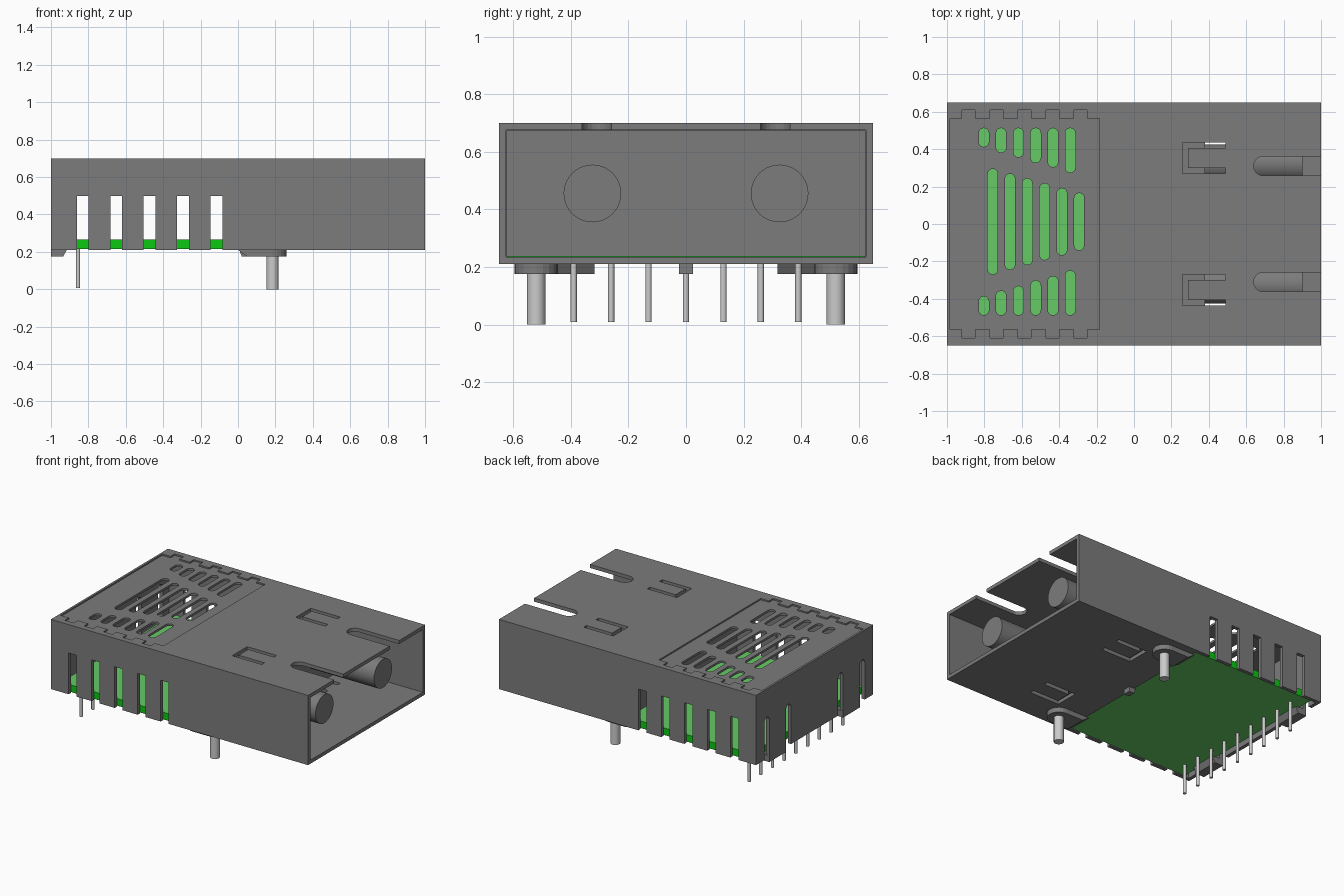
import bpy, bmesh, math

cube = bpy.data.objects.get("Cube")
if cube:
    bpy.data.objects.remove(cube, do_unlink=True)


def material(name, rgb):
    m = bpy.data.materials.new(name)
    m.use_nodes = True
    m.diffuse_color = (*rgb, 1)
    m.node_tree.nodes["Principled BSDF"].inputs["Base Color"].default_value = (*rgb, 1)
    return m


GREY = material("dark grey plastic", (0.2, 0.2, 0.2))
METAL = material("pin metal", (0.6, 0.6, 0.6))
BOARD = material("light green board", (0.133, 0.6, 0.133))
EDGE = material("board edge green", (0.004, 0.57, 0.006))


def rect(a0, a1, b0, b1):
    return [(a0, b0), (a1, b0), (a1, b1), (a0, b1)]


def circle(a, b, r, n=40):
    return [(a + r * math.cos(math.tau * i / n), b + r * math.sin(math.tau * i / n)) for i in range(n)]


def stadium(a0, a1, b0, b1, n=10):
    """Rounded slot running along the second coordinate."""
    r, c = (a1 - a0) / 2, (a0 + a1) / 2
    arc = [math.pi * i / n for i in range(n + 1)]
    return ([(c + r * math.cos(t), b1 - r + r * math.sin(t)) for t in arc] +
            [(c - r * math.cos(t), b0 + r - r * math.sin(t)) for t in arc])


def swap(pts):
    return [(b, a) for a, b in pts]


def prisms(name, profiles, mat, axis="z"):
    """One object from (outline, low, high) items extruded along an axis."""
    place = {"z": lambda a, b, h: (a, b, h),
             "x": lambda a, b, h: (h, a, b),
             "y": lambda a, b, h: (a, h, b)}[axis]
    bm = bmesh.new()
    for pts, lo, hi in profiles:
        low = [bm.verts.new(place(a, b, lo)) for a, b in pts]
        high = [bm.verts.new(place(a, b, hi)) for a, b in pts]
        bm.faces.new(low)
        bm.faces.new(high)
        for i in range(len(pts)):
            j = (i + 1) % len(pts)
            bm.faces.new((low[i], low[j], high[j], high[i]))
    bmesh.ops.recalc_face_normals(bm, faces=bm.faces[:])
    me = bpy.data.meshes.new(name)
    bm.to_mesh(me)
    bm.free()
    me.materials.append(mat)
    ob = bpy.data.objects.new(name, me)
    bpy.context.collection.objects.link(ob)
    return ob


def activate(ob):
    bpy.ops.object.select_all(action="DESELECT")
    bpy.context.view_layer.objects.active = ob
    ob.select_set(True)


def cut(target, profiles, axis="z"):
    cutter = prisms("cutter", profiles, GREY, axis)
    mod = target.modifiers.new("cut", "BOOLEAN")
    mod.operation, mod.solver, mod.object = "DIFFERENCE", "EXACT", cutter
    activate(target)
    bpy.ops.object.modifier_apply(modifier=mod.name)
    bpy.data.objects.remove(cutter, do_unlink=True)


def smooth(ob):
    activate(ob)
    bpy.ops.object.shade_smooth_by_angle(angle=math.radians(35))


# Housing: thin shell open at one end and under the board
BOTTOM, TOP = 0.21, 0.70
housing = prisms("housing", [(rect(-1, 1, -0.65, 0.65), BOTTOM, TOP)], GREY)
cut(housing, [(rect(-0.975, 1.1, -0.625, 0.625), 0.235, 0.675)])
cut(housing, [(rect(-0.975, 0.02, -0.625, 0.625), 0.1, 0.3)])

# Slightly sunken lid with toothed side edges
edge = [(-0.985, 0.565)]
for i in range(5):
    x = -0.92 + 0.15 * i
    edge += [(x, 0.565), (x, 0.61), (x + 0.07, 0.61), (x + 0.07, 0.565)]
edge += [(-0.185, 0.565)]
lid = edge + [(x, -y) for x, y in reversed(edge)]
cut(housing, [(lid, TOP - 0.01, TOP + 0.1)])

# Ventilation slots in the side walls and the closed end
cut(housing, [(rect(-0.862 + 0.179 * i, -0.80 + 0.179 * i, 0.1, 0.5), -0.8, 0.8) for i in range(5)], "y")
cut(housing, [(stadium(y - 0.028, y + 0.028, 0.1, 0.5), -1.1, -0.93) for y in (-0.53, -0.29, 0.29, 0.53)], "x")

# Ventilation slots in the lid: long middle row and two short outer rows
vents = []
for i, inner in enumerate((0.40, 0.37, 0.345, 0.315, 0.292, 0.262)):
    x, half, outer = -0.803 + 0.0925 * i, 0.282 - 0.0258 * i, 0.50
    vents.append((stadium(x + 0.021, x + 0.074, 0.0125 - half, 0.0125 + half), 0.6, 0.8))
    for s in (-1, 1):
        y0, y1 = sorted((0.0125 + s * inner, 0.0125 + s * outer))
        vents.append((stadium(x - 0.027, x + 0.027, y0, y1), 0.6, 0.8))
cut(housing, vents)

# Guide slots at the open end and U-shaped spring tabs above and below
cut(housing, [(swap(stadium(y - 0.052, y + 0.052, 0.64, 1.2)), 0.6, 0.8) for y in (-0.31, 0.31)])
tabs = []
for c in (-0.353, 0.353):
    tabs.append(([(0.26, c - 0.083), (0.49, c - 0.083), (0.49, c - 0.053), (0.29, c - 0.053),
                  (0.29, c + 0.053), (0.49, c + 0.053), (0.49, c + 0.083), (0.26, c + 0.083)], 0.1, 0.8))
cut(housing, tabs)

# Inner block with the two round ports
prisms("inner_block", [(rect(0.04, 0.38, -0.624, 0.624), 0.236, 0.674)], GREY)
smooth(prisms("ports", [(circle(y, 0.455, 0.1), 0.37, 0.90) for y in (-0.325, 0.325)], GREY, "x"))

# Circuit board with darker edges
board = prisms("circuit_board", [(rect(-0.94, 0.015, -0.622, 0.622), 0.215, 0.265)], BOARD)
board.data.materials.append(EDGE)
for f in board.data.polygons:
    f.material_index = 0 if abs(f.normal.z) > 0.5 else 1

# Standoff pads with a sloped nose
for s, side in ((1, "left"), (-1, "right")):
    y = 0.52 * s
    pad = stadium(y - 0.075, y + 0.075, 0.05, 0.26)
    pad = [(max(0.05, b), a) for a, b in pad]
    pad = [p for p in pad if p[0] > 0.12] + [(0.05, y - 0.075), (0.05, y + 0.075)]
    pad.sort(key=lambda p: math.atan2(p[1] - y, p[0] - 0.15))
    prisms("standoff_pad_" + side, [(pad, 0.175, BOTTOM)], GREY)
    prisms("pad_nose_" + side, [([(0.0, BOTTOM), (0.05, 0.175), (0.05, BOTTOM)], y - 0.075, y + 0.075)], GREY, "y")
    smooth(prisms("mounting_post_" + side, [(circle(0.185, y, 0.032, 24), 0, BOTTOM + 0.01)], METAL))

# Feet under the closed end and a small centre foot
foot = [(-1, 0.22), (-1, 0.175), (-0.935, 0.175), (-0.91, 0.22)]
prisms("end_feet", [(foot, y - 0.093, y + 0.093) for y in (-0.41, 0.41)], GREY, "y")
prisms("centre_foot", [([(0.0, BOTTOM + 0.02), (0.02, 0.175), (0.06, 0.175), (0.06, BOTTOM + 0.02)],
                        -0.025, 0.025)], GREY, "y")

# Row of nine contact pins
smooth(prisms("contact_pins", [(circle(-0.855, 0.13 * i, 0.011, 12), 0.008, 0.22) for i in range(-4, 5)], METAL))
